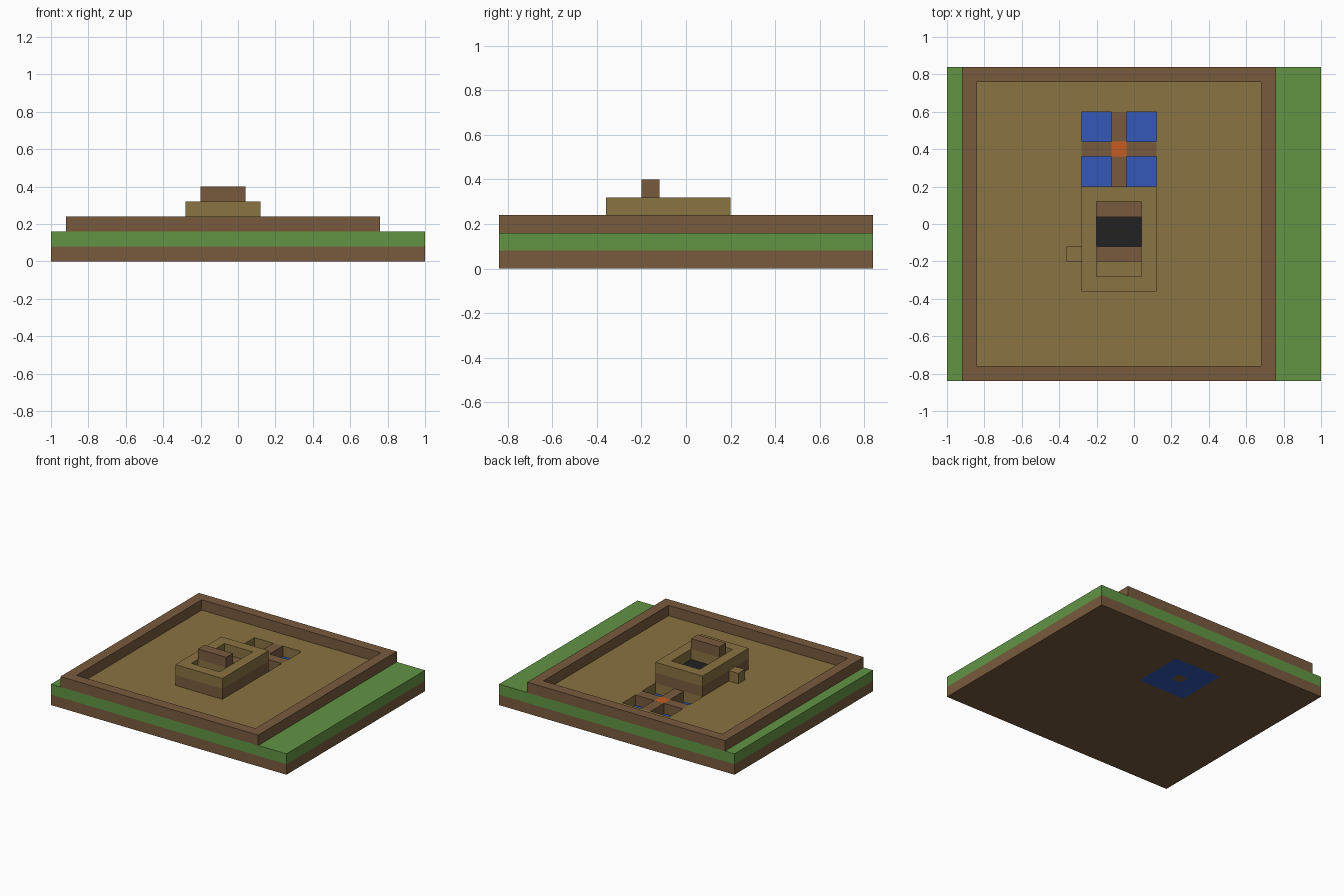
import bpy
import bmesh

UNIT = 0.08  # edge of one block

cube = bpy.data.objects.get("Cube")
if cube:
    bpy.data.objects.remove(cube, do_unlink=True)


def linear(c):
    c /= 255
    return c / 12.92 if c <= 0.04045 else ((c + 0.055) / 1.055) ** 2.4


def material(name, *rgb):
    mat = bpy.data.materials.new(name)
    colour = [linear(c) for c in rgb] + [1]
    mat.use_nodes = True
    mat.diffuse_color = colour
    mat.node_tree.nodes["Principled BSDF"].inputs["Base Color"].default_value = colour
    return mat


earth = material("earth_brown", 121, 91, 61)
planks = material("plank_tan", 138, 115, 66)
grass = material("grass_green", 98, 148, 68)
water = material("water_blue", 51, 88, 184)
ember = material("ember_orange", 196, 92, 34)
coal = material("coal_black", 34, 34, 34)


def block(name, mat, x, y, z, hole=None):
    """Box given by block-grid spans, with an optional rectangular shaft through it."""
    bm = bmesh.new()

    def loop(xs, ys, k):
        return [bm.verts.new((i * UNIT - 1, j * UNIT - 0.84, k * UNIT))
                for i, j in ((xs[0], ys[0]), (xs[1], ys[0]), (xs[1], ys[1]), (xs[0], ys[1]))]

    def bridge(a, b):
        for n in range(4):
            m = (n + 1) % 4
            bm.faces.new((a[n], a[m], b[m], b[n]))

    low, high = loop(x, y, z[0]), loop(x, y, z[1])
    bridge(low, high)
    if hole:
        hole_low, hole_high = loop(*hole, z[0]), loop(*hole, z[1])
        bridge(high, hole_high)
        bridge(hole_high, hole_low)
        bridge(hole_low, low)
    else:
        bm.faces.new(high)
        bm.faces.new(low[::-1])
    bmesh.ops.recalc_face_normals(bm, faces=bm.faces)
    mesh = bpy.data.meshes.new(name)
    bm.to_mesh(mesh)
    bm.free()
    mesh.materials.append(mat)
    obj = bpy.data.objects.new(name, mesh)
    bpy.context.collection.objects.link(obj)
    return obj


plot_x, plot_y = (0, 25), (0, 21)
yard = ((2, 21), (1, 20))
pool = ((9, 14), (13, 18))
middle = ((11, 12), (15, 16))
room = ((10, 13), (7, 12))

# Ground layer with the pool water set into it
block("ground", earth, plot_x, plot_y, (0, 1), pool)
block("pool_water", water, *pool, (0, 1), middle)
block("pool_bed", earth, *middle, (0, 1))

# Turf around the yard floor, and the low yard wall
block("turf", grass, plot_x, plot_y, (1, 2), yard)
block("yard_floor", planks, *yard, (1, 2), pool)
block("yard_wall", earth, (1, 22), plot_y, (2, 3), yard)

# Crossing paths over the pool with a glowing centre
block("path_right", earth, (9, 11), middle[1], (1, 2))
block("path_left", earth, (12, 14), middle[1], (1, 2))
block("path_front", earth, middle[0], (13, 15), (1, 2))
block("path_back", earth, middle[0], (16, 18), (1, 2))
block("path_centre", ember, *middle, (1, 2))

# Raised enclosure with its inner steps and top bar
block("enclosure_base", earth, (9, 14), (6, 13), (2, 3), room)
block("enclosure_rim", planks, (9, 14), (6, 13), (3, 4), room)
block("inner_step", earth, room[0], (11, 12), (2, 3))
block("coal_bed", coal, room[0], (9, 11), (2, 3))
block("bar_support", planks, room[0], (8, 9), (2, 4))
block("top_bar", earth, room[0], (8, 9), (4, 5))

# Small step beside the enclosure
block("side_step", planks, (8, 9), (8, 9), (2, 3))
